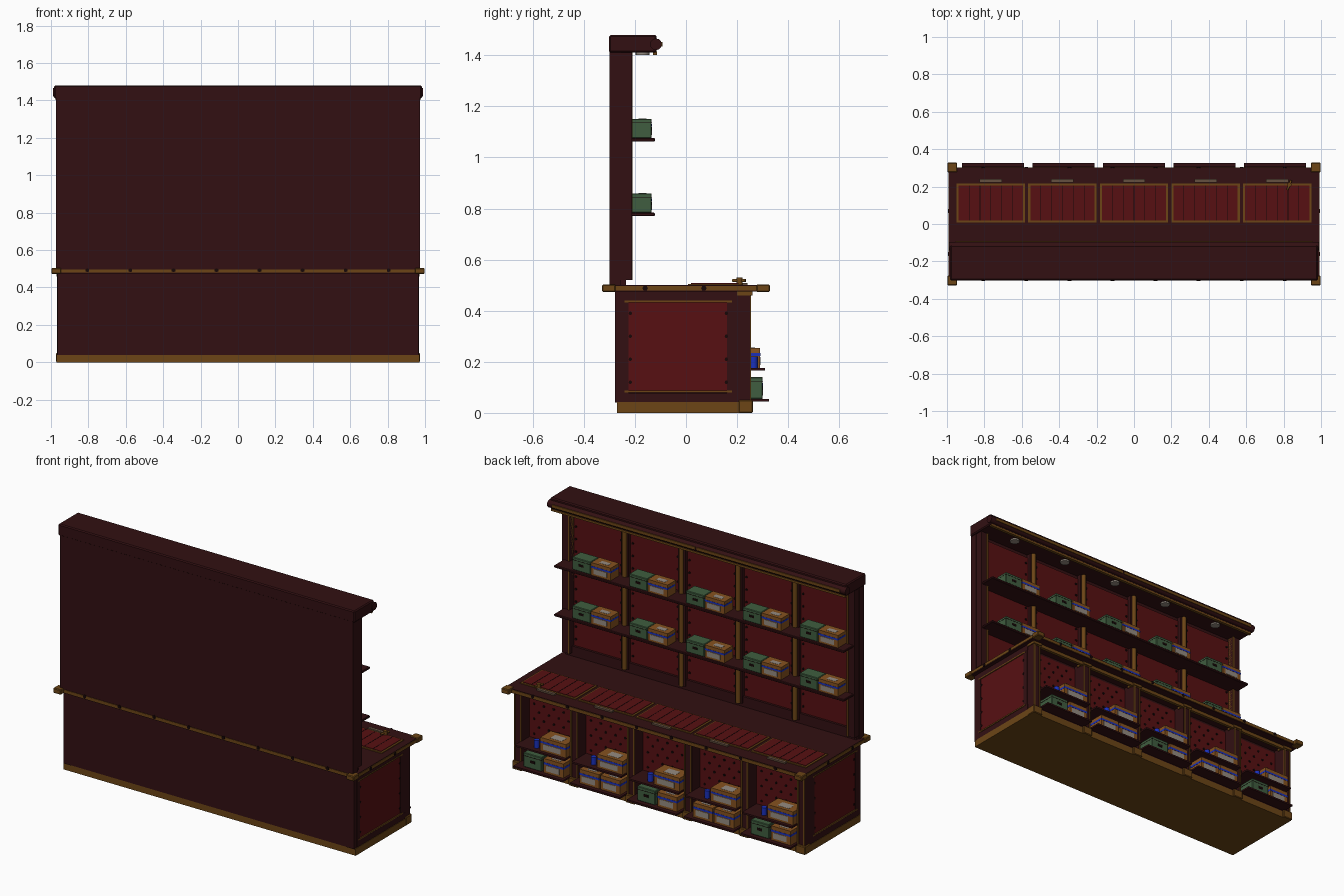
import bpy, bmesh
from mathutils import Matrix, Vector

cube = bpy.data.objects.get("Cube")
if cube:
    bpy.data.objects.remove(cube, do_unlink=True)


def material(name, *rgb):
    m = bpy.data.materials.new(name)
    m.use_nodes = True
    m.diffuse_color = (*rgb, 1)
    bsdf = m.node_tree.nodes["Principled BSDF"]
    bsdf.inputs["Base Color"].default_value = (*rgb, 1)
    bsdf.inputs["Roughness"].default_value = 0.7
    return m


MAROON = material("dark maroon wood", 0.032, 0.005, 0.006)
RED = material("red leather", 0.095, 0.005, 0.006)
BRASS = material("dull brass", 0.15, 0.06, 0.008)
CARD = material("cardboard", 0.24, 0.085, 0.014)
GREEN = material("green tin", 0.05, 0.11, 0.05)
BLUE = material("blue band", 0.01, 0.03, 0.5)
LABEL = material("pale label", 0.3, 0.26, 0.22)
BLACK = material("near black", 0.008, 0.002, 0.002)
HANDLE = material("grey bronze", 0.13, 0.08, 0.05)


def finish(name, bm, mat, bevel=0):
    me = bpy.data.meshes.new(name)
    bm.to_mesh(me)
    bm.free()
    me.materials.append(mat)
    ob = bpy.data.objects.new(name, me)
    bpy.context.collection.objects.link(ob)
    if bevel:
        mod = ob.modifiers.new("bevel", "BEVEL")
        mod.width = bevel
        mod.segments = 1
    return ob


def boxes(name, mat, parts, bevel=0):
    """Each part is (x0, x1, y0, y1, z0, z1)."""
    bm = bmesh.new()
    for x0, x1, y0, y1, z0, z1 in parts:
        mid = Vector((x0 + x1, y0 + y1, z0 + z1)) / 2
        size = Vector((x1 - x0, y1 - y0, z1 - z0))
        bmesh.ops.create_cube(bm, size=1, matrix=Matrix.Translation(mid) @ Matrix.Diagonal((*size, 1)))
    return finish(name, bm, mat, bevel)


def rods(name, mat, centres, axis, radius, length, sides=8):
    bm = bmesh.new()
    turn = Vector((0, 0, 1)).rotation_difference(Vector(axis)).to_matrix().to_4x4()
    for c in centres:
        bmesh.ops.create_cone(bm, cap_ends=True, segments=sides, radius1=radius, radius2=radius,
                              depth=length, matrix=Matrix.Translation(c) @ turn)
    ob = finish(name, bm, mat)
    for p in ob.data.polygons:
        p.use_smooth = len(p.vertices) == 4
    return ob


PITCH = 0.377
BAYS = [PITCH * i for i in (2, 1, 0, -1, -2)]
DIVIDERS = [PITCH * (i - 1.5) for i in range(4)]
SIDES = (-1, 1)

# Counter carcass
boxes("plinth", BRASS, [(-0.97, 0.97, -0.27, 0.25, 0, 0.042)])
boxes("counter_body", MAROON, [(-0.955, 0.955, -0.275, 0.17, 0.04, 0.476)])
boxes("counter_floor", MAROON, [(-0.95, 0.95, 0.16, 0.25, 0.04, 0.05)])
boxes("counter_back_posts", MAROON,
      [(s * 0.94 - 0.025, s * 0.94 + 0.025, -0.277, -0.23, 0.04, 0.476) for s in SIDES])

# Counter ends: framed red panels
for s in SIDES:
    x = s * 0.96
    side = "left" if s > 0 else "right"
    boxes("end_panel_" + side, RED, [(x - 0.003, x + 0.003, -0.23, 0.18, 0.08, 0.44)])
    boxes("end_rails_" + side, MAROON, [(x - 0.007, x + 0.007, -0.24, 0.2, a, a + 0.036) for a in (0.042, 0.44)])
    boxes("end_stiles_" + side, MAROON,
          [(x - 0.007, x + 0.007, a, a + 0.03, 0.042, 0.476) for a in (-0.255, 0.165)])
    boxes("end_trim_" + side, BRASS, [(x - 0.009, x + 0.009, -0.24, 0.18, a, a + 0.008) for a in (0.08, 0.432)])
    rods("end_studs_" + side, BLACK,
         [(x, y, 0.12 + 0.09 * i) for y in (-0.218, 0.158) for i in range(4)], (1, 0, 0), 0.007, 0.012, 6)

# Posts between the open bays
lower = [-0.94] + DIVIDERS + [0.94]
boxes("counter_posts", MAROON, [(x - 0.025, x + 0.025, 0.16, 0.25, 0.04, 0.476) for x in lower])
boxes("post_strips", BRASS, [(x + s * 0.02 - 0.004, x + s * 0.02 + 0.004, 0.24, 0.255, 0.04, 0.476)
                             for x in lower for s in SIDES])
boxes("post_feet", BRASS, [(x - 0.032, x + 0.032, 0.205, 0.262, 0, 0.05) for x in lower], 0.004)
boxes("post_caps", BRASS, [(x - 0.03, x + 0.03, 0.2, 0.26, 0.46, 0.477) for x in lower])
boxes("bay_head_rail", BRASS, [(-0.95, 0.95, 0.235, 0.253, 0.455, 0.476)])

# Buttoned leather lining and shelves of the bays
boxes("bay_lining", RED, [(b - 0.163, b + 0.163, 0.168, 0.175, 0.05, 0.46) for b in BAYS])
rods("lining_buttons", BLACK,
     [(b + (i - 2) * 0.065 + (j % 2) * 0.0325, 0.176, 0.2 + j * 0.045)
      for b in BAYS for j in range(6) for i in range(5 - j % 2)], (0, 1, 0), 0.007, 0.008, 6)
boxes("bay_trays", MAROON, [(b - 0.165, b + 0.165, 0.17, 0.325, 0.045, 0.055) for b in BAYS])
boxes("bay_shelves", MAROON, [(b - 0.165, b + 0.165, 0.17, 0.31, 0.165, 0.175) for b in BAYS])

# Countertop with brass edging and corners
boxes("countertop", MAROON, [(-0.99, 0.99, -0.3, 0.3, 0.475, 0.5)])
boxes("countertop_edging", BRASS,
      [(-0.992, 0.992, s * 0.3 - 0.003, s * 0.3 + 0.003, 0.479, 0.497) for s in SIDES] +
      [(s * 0.99 - 0.003, s * 0.99 + 0.003, -0.302, 0.302, 0.479, 0.497) for s in SIDES])
boxes("countertop_corners", BRASS,
      [(s * 0.972 - 0.026, s * 0.972 + 0.026, t * 0.302 - 0.026, t * 0.302 + 0.026, 0.473, 0.503)
       for s in SIDES for t in SIDES], 0.004)
rods("edging_studs", BLACK, [((i - 3.5) * 0.23, s * 0.302, 0.492) for i in range(8) for s in SIDES],
     (0, 1, 0), 0.011, 0.006, 6)
rods("edging_end_studs", BLACK, [(s * 0.992, y, 0.488) for y in (-0.16, 0.07) for s in SIDES],
     (1, 0, 0), 0.011, 0.006, 6)

# Red inlays on the countertop
tops = [b * 1.015 for b in BAYS]
boxes("inlay_frames", BRASS, [(b - 0.183, b + 0.183, 0.008, 0.217, 0.498, 0.505) for b in tops])
boxes("inlay_panels", RED, [(b - 0.172, b + 0.172, 0.019, 0.206, 0.5, 0.508) for b in tops])
boxes("inlay_grooves", BLACK, [(b + i * 0.058 - 0.0015, b + i * 0.058 + 0.0015, 0.02, 0.205, 0.5, 0.509)
                               for b in tops for i in range(-2, 3)])
boxes("inlay_handles", HANDLE, [(b - 0.06, b + 0.06, 0.222, 0.24, 0.498, 0.509) for b in tops])
rods("small_key_stem", BRASS, [(0.83, 0.21, 0.515)], (0, 0, 1), 0.012, 0.03)
rods("small_key_bar", BRASS, [(0.83, 0.208, 0.518)], (0.4, 1, 0), 0.006, 0.055)

# Upper wall
upper = [-0.945] + DIVIDERS + [0.945]
boxes("wall_back", MAROON, [(-0.972, 0.972, -0.3, -0.255, 0.5, 1.42)])
boxes("wall_red_panels", RED, [(b - 0.165, b + 0.165, -0.256, -0.249, 0.56, 1.39) for b in BAYS])
rods("wall_studs", BLACK, [(b + s * 0.15, -0.248, 0.6 + 0.075 * i) for b in BAYS for s in SIDES for i in range(11)],
     (0, 1, 0), 0.007, 0.008, 6)
boxes("wall_skirting", MAROON, [(-0.965, 0.965, -0.256, -0.235, 0.5, 0.56)])
boxes("wall_end_posts", MAROON, [(s * 0.945 - 0.025, s * 0.945 + 0.025, -0.258, -0.212, 0.52, 1.41) for s in SIDES])
boxes("wall_posts", MAROON, [(x - 0.024, x + 0.024, -0.256, -0.228, 0.52, 1.41) for x in DIVIDERS])
rods("wall_post_mouldings", BRASS, [(x, -0.226, 0.965) for x in DIVIDERS], (0, 0, 1), 0.014, 0.89)
boxes("end_post_strips", BRASS, [(s * 0.925 - 0.005, s * 0.925 + 0.005, -0.25, -0.209, 0.52, 1.41) for s in SIDES])
boxes("wall_shelves", MAROON, [(-0.962, 0.962, -0.25, -0.122, z, z + 0.014) for z in (0.77, 1.062)], 0.003)

# Cornice with round nosing and lamps beneath
boxes("cornice", MAROON, [(-0.983, 0.983, -0.301, -0.115, 1.41, 1.48)], 0.006)
rods("cornice_nosing", MAROON, [(0, -0.118, 1.443)], (1, 0, 0), 0.023, 1.978, 12)
boxes("cornice_trim", BRASS, [(s * 0.48 - 0.475, s * 0.48 + 0.475, -0.097, -0.092, 1.434, 1.452) for s in SIDES])
boxes("cornice_lower_trim", BRASS, [(-0.975, 0.975, -0.13, -0.113, 1.402, 1.414)])
rods("lamps", LABEL, [(b, -0.17, 1.407) for b in BAYS], (0, 0, 1), 0.027, 0.012, 16)


# Stored goods
def carton(name, x, y0, y1, z, w=0.065, h=0.075):
    boxes(name, CARD, [(x - w, x + w, y0, y1, z, z + h)])
    mid = z + h * 0.6
    boxes(name + "_band", BLUE, [(x - w - 0.001, x + w + 0.001, y0 + 0.01, y1 + 0.001, mid, mid + h * 0.14)])
    boxes(name + "_label", LABEL, [(x - w * 0.6, x + w * 0.75, y1 - 0.001, y1 + 0.002, z + h * 0.15, z + h * 0.55),
                                   (x - w * 0.5, x + w * 0.4, y0 + 0.03, y1 - 0.02, z + h, z + h + 0.001)])


def tin(name, x, y0, y1, z, w=0.06, h=0.075):
    boxes(name, GREEN, [(x - w, x + w, y0, y1, z, z + h)], 0.003)
    boxes(name + "_lid_seam", BLACK, [(x - w - 0.001, x + w + 0.001, y0, y1 + 0.001, z + h * 0.78, z + h * 0.81),
                                      (x - 0.016, x + 0.016, y1, y1 + 0.002, z + h * 0.4, z + h * 0.58)])


for i, b in enumerate(BAYS):
    for row, z in enumerate((0.784, 1.076)):
        tin(f"wall_tin_{i}_{row}", b + 0.035, -0.215, -0.135, z)
        carton(f"wall_carton_{i}_{row}", b - 0.095, -0.215, -0.135, z)
    first = tin if i % 2 == 0 else carton
    first(f"tray_first_{i}", b + 0.055, 0.19, 0.3, 0.055, h=0.085)
    carton(f"tray_carton_{i}", b - 0.085, 0.19, 0.3, 0.055, h=0.085)
    carton(f"shelf_carton_{i}", b - 0.075, 0.19, 0.29, 0.175, w=0.085, h=0.08)
rods("blue_rolls", BLUE, [(b + 0.05, 0.265, 0.198) for b in BAYS], (0, 0, 1), 0.016, 0.046, 10)
